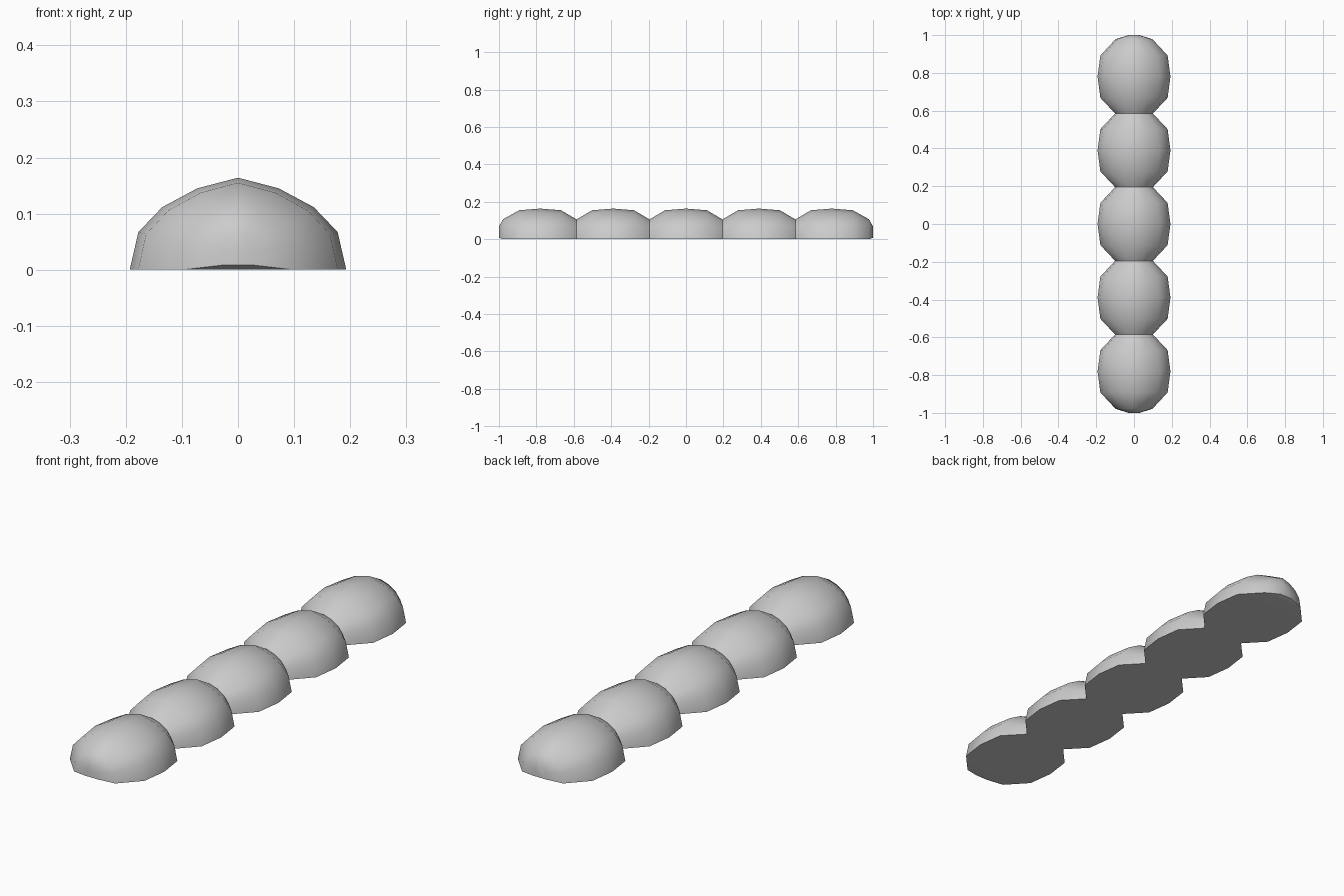
import bpy, bmesh, math

if "Cube" in bpy.data.objects:
    bpy.data.objects.remove(bpy.data.objects["Cube"])

# Half cross-section of a lobe, normalised to unit half-width and unit height
HALF = [(1.0, 0.0), (0.92, 0.41), (0.70, 0.68), (0.375, 0.885)]
ARCH = HALF + [(0.0, 1.0)] + [(-x, z) for x, z in reversed(HALF)]
SPACING = 0.39


def ring(bm, y, half_width, height, lift=0.0):
    return [bm.verts.new((x * half_width, y, lift + z * (height - lift))) for x, z in ARCH]


def lobe(name, cy, open_front, open_back):
    # Rings along y: (offset, half width, height, lift)
    rows = [(0.0, 0.193, 0.164, 0), (0.112, 0.178, 0.155, 0)]
    joint = [(SPACING / 2, 0.1, 0.106, 0)]
    tip = [(0.198, 0.098, 0.107, 0), (0.22, 0.03, 0.068, 0.008)]
    front = rows[1:] + (joint if open_front else tip)
    back = rows[1:] + (joint if open_back else tip)
    profile = [(-o, w, h, l) for o, w, h, l in reversed(front)] + rows[:1] + back

    bm = bmesh.new()
    rings = [ring(bm, cy + o, w, h, l) for o, w, h, l in profile]
    n = len(ARCH)
    for a, b in zip(rings, rings[1:]):
        for i in range(n):  # the wrap-around quad is the flat underside
            j = (i + 1) % n
            bm.faces.new((a[i], a[j], b[j], b[i]))
    # Close only the free ends of the row
    if not open_front:
        bm.faces.new(rings[0])
    if not open_back:
        bm.faces.new(rings[-1])
    bmesh.ops.recalc_face_normals(bm, faces=bm.faces)
    if max(bm.faces, key=lambda f: f.calc_center_median().z).normal.z < 0:
        bmesh.ops.reverse_faces(bm, faces=bm.faces)
    mesh = bpy.data.meshes.new(name)
    bm.to_mesh(mesh)
    bm.free()
    ob = bpy.data.objects.new(name, mesh)
    bpy.context.collection.objects.link(ob)
    bpy.context.view_layer.objects.active = ob
    ob.select_set(True)
    bpy.ops.object.shade_smooth_by_angle(angle=math.radians(40))
    ob.select_set(False)


# Row of five joined domed lobes
for k in range(5):
    lobe(f"lobe_{k + 1}", (k - 2) * SPACING, k > 0, k < 4)
